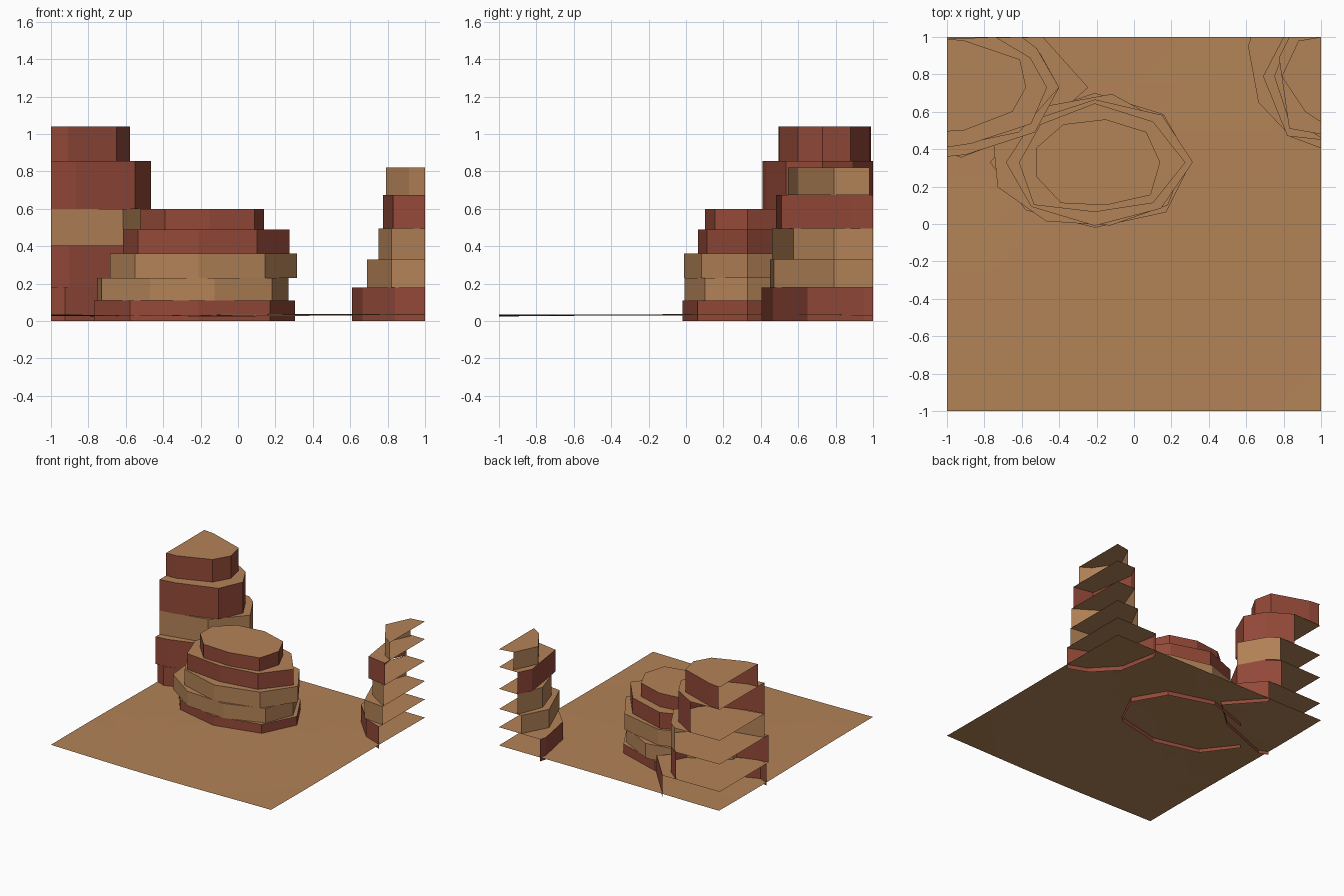
import bpy, bmesh, math

if "Cube" in bpy.data.objects:
    bpy.data.objects.remove(bpy.data.objects["Cube"])


def material(name, rgb):
    m = bpy.data.materials.new(name)
    m.diffuse_color = (*rgb, 1)
    m.use_nodes = True
    m.node_tree.nodes["Principled BSDF"].inputs["Base Color"].default_value = m.diffuse_color
    return m


SAND = material("sand tan", (0.45, 0.225, 0.095))
RED = material("red rock", (0.29, 0.066, 0.040))


def finish(bm, name):
    mesh = bpy.data.meshes.new(name)
    bm.to_mesh(mesh)
    bm.free()
    mesh.materials.append(SAND)
    mesh.materials.append(RED)
    ob = bpy.data.objects.new(name, mesh)
    bpy.context.collection.objects.link(ob)


def mesa(name, layers, corner=None):
    """Stack of layers (top height, wall colour index, outline counter-clockwise).
    With a corner, the outline is an open chain and only the cap reaches the corner."""
    bm = bmesh.new()
    z0 = 0.0
    for z1, colour, pts in layers:
        low = [bm.verts.new((x, y, z0)) for x, y in pts]
        high = [bm.verts.new((x, y, z1)) for x, y in pts]
        n = len(pts)
        for i in range(n - 1 if corner else n):
            j = (i + 1) % n
            f = bm.faces.new((low[i], low[j], high[j], high[i]))
            f.material_index = colour
        cap = high + ([bm.verts.new((*corner, z1))] if corner else [])
        bm.faces.new(cap).material_index = 0
        z0 = z1
    finish(bm, name)


def ring(radii, cx=-0.21, cy=0.33, squash=0.7):
    step = math.tau / len(radii)
    return [(cx + r * math.cos(i * step), cy + squash * r * math.sin(i * step))
            for i, r in enumerate(radii)]


# gently rolling desert floor
bm = bmesh.new()
bmesh.ops.create_grid(bm, x_segments=8, y_segments=8, size=1)
for v in bm.verts:
    x, y = v.co.x, v.co.y
    v.co.z = 0.032 + 0.004 * math.sin(2.6 * x + 1.3 * y) + 0.003 * math.cos(3.1 * y - 1.7 * x)
bmesh.ops.triangulate(bm, faces=bm.faces[:])
finish(bm, "desert_floor")

# whole mesa in the middle
mesa("middle_mesa", [
    (0.11, 1, ring([.515, .52, .53, .50, .56, .52, .50, .54])),
    (0.23, 0, ring([.48, .48, .53, .50, .58, .553, .52, .49, .51])),
    (0.36, 0, ring([.525, .51, .48, .46, .475, .48, .485, .50])),
    (0.49, 1, ring([.485, .44, .45, .41, .405, .46, .38, .44])),
    (0.60, 1, ring([.35, .36, .333, .335, .33, .33, .36, .333, .39])),
])

# tall mesa cut by the back left corner
mesa("tall_corner_mesa", [
    (0.18, 1, [(-1, .385), (-.925, .355), (-.47, .53), (-.245, .73), (-.487, 1)]),
    (0.405, 1, [(-1, .36), (-.9, .37), (-.53, .49), (-.40, .73), (-.5, .91), (-.61, 1)]),
    (0.60, 0, [(-1, .41), (-.615, .49), (-.40, .73), (-.52, .94), (-.6, 1)]),
    (0.855, 1, [(-1, .41), (-.87, .43), (-.55, .535), (-.465, .73), (-.555, .89), (-.74, 1)]),
    (1.04, 1, [(-1, .495), (-.91, .50), (-.65, .60), (-.577, .73), (-.61, .88), (-.905, .98),
               (-.99, .99)]),
], (-1, .99))

# slim mesa cut by the back right corner
mesa("slim_corner_mesa", [
    (0.18, 1, [(.625, 1), (.61, .95), (.665, .65), (.84, .465), (1, .405)]),
    (0.33, 0, [(.80, 1), (.69, .79), (.82, .47), (1, .45)]),
    (0.495, 0, [(.83, 1), (.75, .79), (.82, .575), (1, .46)]),
    (0.675, 1, [(.83, 1), (.775, .89), (.83, .51), (1, .48)]),
    (0.82, 0, [(.88, .98), (.79, .79), (.915, .60), (1, .545)]),
], (1, 1))
